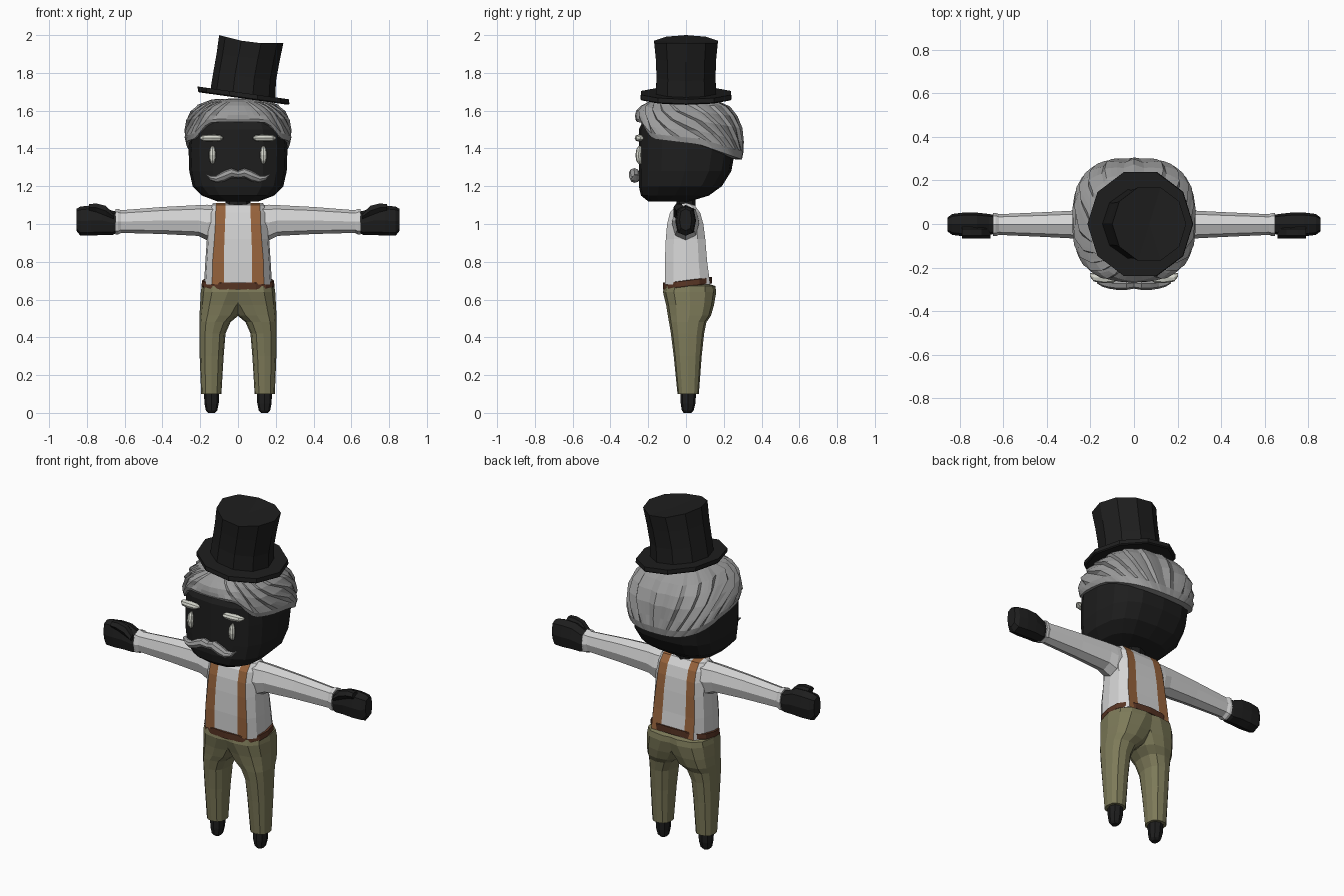
import bpy, bmesh, math
from mathutils import Vector

if "Cube" in bpy.data.objects:
    bpy.data.objects.remove(bpy.data.objects["Cube"])


def material(name, r, g, b):
    m = bpy.data.materials.new(name)
    m.diffuse_color = (r, g, b, 1)
    m.use_nodes = True
    m.node_tree.nodes["Principled BSDF"].inputs["Base Color"].default_value = m.diffuse_color
    return m


BLACK = material("soft black", 0.013, 0.013, 0.013)
GREY = material("hair grey", 0.33, 0.33, 0.33)
PALE = material("pale ivory", 0.68, 0.69, 0.62)
SHIRT = material("shirt white", 0.66, 0.66, 0.66)
TAN = material("strap brown", 0.31, 0.125, 0.045)
BELT = material("belt brown", 0.095, 0.034, 0.017)
OLIVE = material("trouser olive", 0.205, 0.195, 0.1)


def lobe(n, e):
    """Unit superellipse points."""
    pts = []
    for i in range(n):
        a = 2 * math.pi * i / n
        c, s = math.cos(a), math.sin(a)
        pts.append((math.copysign(abs(c) ** (2 / e), c), math.copysign(abs(s) ** (2 / e), s)))
    return pts


def zring(z, x0, x1, y0, y1, n=12, e=2.5):
    return [Vector(((x0 + x1) / 2 + u * (x1 - x0) / 2, (y0 + y1) / 2 + v * (y1 - y0) / 2, z))
            for u, v in lobe(n, e)]


def xring(x, y0, y1, z0, z1, n=8, e=2.3):
    return [Vector((x, (y0 + y1) / 2 + u * (y1 - y0) / 2, (z0 + z1) / 2 + v * (z1 - z0) / 2))
            for u, v in lobe(n, e)]


def loft(name, rings, mats, mirror=False, centre=None, rule=None):
    """Skin a list of equal rings; cap both ends (last one as a fan if a centre is given)."""
    bm = bmesh.new()
    vs = [[bm.verts.new(p) for p in r] for r in rings]
    n = len(rings[0])
    for a, b in zip(vs, vs[1:]):
        for j in range(n):
            k = (j + 1) % n
            f = bm.faces.new((a[j], a[k], b[k], b[j]))
            if rule:
                f.material_index = rule(j)
    bm.faces.new(vs[0])
    if centre:
        c = bm.verts.new(centre)
        for j in range(n):
            bm.faces.new((vs[-1][j], vs[-1][(j + 1) % n], c))
    else:
        bm.faces.new(vs[-1])
    bmesh.ops.remove_doubles(bm, verts=bm.verts, dist=0.0005)
    bmesh.ops.recalc_face_normals(bm, faces=bm.faces)
    me = bpy.data.meshes.new(name)
    bm.to_mesh(me)
    bm.free()
    for m in mats:
        me.materials.append(m)
    ob = bpy.data.objects.new(name, me)
    bpy.context.collection.objects.link(ob)
    if mirror:
        ob.modifiers.new("Mirror", 'MIRROR')
    return ob


def interp(x, pts):
    for (a, fa), (b, fb) in zip(pts, pts[1:]):
        if x <= b:
            return fa + (fb - fa) * max(0, (x - a) / (b - a))
    return pts[-1][1]


# Head and neck
loft("head", [zring(z, -w, w, y0, y1, 16, 2.9) for z, w, y0, y1 in (
    (1.12, .11, -.20, .02), (1.15, .19, -.238, .12), (1.2, .24, -.25, .19), (1.28, .258, -.25, .24),
    (1.4, .262, -.25, .262), (1.5, .255, -.25, .26), (1.58, .215, -.21, .21), (1.63, .12, -.12, .12))], [BLACK])
loft("neck", [zring(z, -.065, .065, -.05, .05, 8, 2) for z in (1.06, 1.16)], [BLACK])

# Face: eyes, eyebrows, moustache
loft("eyes", [zring(z, .135 - w, .135 + w, -.248 - d, -.235, 8, 2) for z, w, d in (
    (1.318, .006, .004), (1.335, .016, .015), (1.365, .019, .02), (1.395, .016, .015), (1.412, .006, .004))],
    [PALE], mirror=True)
loft("eyebrows", [xring(x, -.272 + d, -.225, 1.455 - h, 1.455 + h) for x, h, d in (
    (.08, .006, .012), (.095, .016, .002), (.14, .019, 0), (.185, .016, .008), (.202, .006, .03))],
    [PALE], mirror=True)
loft("moustache", [xring(x, -.303 + d, -.245, z - h, z + h, 8, 2) for x, z, h, d in (
    (0, 1.262, .02, .006), (.035, 1.27, .026, 0), (.075, 1.253, .028, 0), (.115, 1.238, .02, .006),
    (.145, 1.243, .013, .015), (.17, 1.262, .003, .03))], [GREY], mirror=True)

# Swept hair: ridged strands running backwards from the hairline
N = 72
levels = ((0, .88, 0), (0, 1.0, 0), (.13, 1.03, .2), (.3, 1.035, 1), (.52, 1.01, 1), (.72, .92, 1),
          (.88, .78, 1), (1, .5, 1))
hair = []
for h, s, ridge in levels:
    ring = []
    for i in range(N):
        phi = 2 * math.pi * i / N
        phi += 1.3 * (.5 - h) * math.sin(phi)
        c, q = -math.cos(phi), math.sin(phi)
        x = .275 * math.copysign(abs(q) ** .75, q)
        y = .018 + .278 * math.copysign(abs(c) ** .75, c)
        low = interp(y, ((-.26, 1.46), (.075, 1.42), (.3, 1.34)))
        if y < -.12:
            low += .08 * min(1, max(0, (.23 - abs(x)) / .07))
        saw = min(i, N - i) % 4
        r = s * (1 - .018 * saw * ridge)
        ring.append(Vector((x * r, .01 + (y - .01) * r, low + (1.66 - low) * h)))
    hair.append(ring)
loft("hair", hair, [GREY], centre=(0, 0, 1.665))

# Top hat, tilted to one side with a bent top


def hat_ring(z, cx, r, ry, slope=.14):
    ring = zring(z, cx - r, cx + r, -ry, ry, 10, 2)
    for p in ring:
        p.z -= slope * (p.x - cx)
    return ring


loft("hat_brim", [hat_ring(1.664, .03, .235, .245), hat_ring(1.67, .03, .242, .252),
                  hat_ring(1.694, .028, .242, .25)], [BLACK])
top = zring(0, -.1, .24, -.177, .177, 10, 2)
for p in top:
    p.z = 1.957 + max(0, .253 * (.07 - p.x))
loft("hat_crown", [hat_ring(1.68, .025, .172, .168), hat_ring(1.78, .035, .166, .164),
                   hat_ring(1.88, .053, .166, .168), top], [BLACK], centre=(.07, 0, 1.957))

# Shirt torso with straps as cut faces


def torso_ring(z, w, f, b, si, so):
    return [Vector((x, y, z)) for x, y in (
        (-w, 0), (-.95 * w, .6 * f), (-so, f), (-si, f), (si, f), (so, f), (.95 * w, .6 * f),
        (w, 0), (.95 * w, .6 * b), (so, b), (si, b), (-si, b), (-so, b), (-.95 * w, .6 * b))]


loft("shirt_and_straps", [torso_ring(*r) for r in (
    (.68, .18, -.11, .128, .075, .137), (.8, .173, -.112, .112, .075, .135), (.92, .165, -.107, .102, .072, .125),
    (1.0, .168, -.1, .092, .068, .12), (1.06, .16, -.085, .075, .067, .118), (1.1, .14, -.05, .045, .067, .117),
    (1.112, .13, 0, 0, .067, .117))], [SHIRT, TAN], rule=lambda j: int(j in (2, 4, 9, 11)))

# Sleeves with flared cuffs
loft("sleeves", [xring(x, -r, r - .005, z0, z1) for x, r, z0, z1 in (
    (.08, .075, .93, 1.1), (.165, .075, .915, 1.102), (.21, .07, .937, 1.1), (.4, .06, .947, 1.09),
    (.62, .05, .953, 1.073), (.635, .056, .944, 1.08), (.648, .056, .944, 1.08))], [SHIRT], mirror=True)

# Mitten hands with thumbs
loft("hands", [xring(x, -d, d - .004, z0, z1, 8, 2.8) for x, d, z0, z1 in (
    (.635, .044, .955, 1.065), (.665, .05, .942, 1.07), (.72, .056, .942, 1.095), (.78, .057, .938, 1.098),
    (.835, .05, .938, 1.092), (.856, .034, .965, 1.08))], [BLACK], mirror=True)
loft("thumbs", [xring(x, -.066, -.01, z0, z1, 6, 2) for x, z0, z1 in (
    (.66, 1.025, 1.055), (.7, 1.04, 1.1), (.75, 1.06, 1.112), (.79, 1.07, 1.108))], [BLACK], mirror=True)

# Belt, rising a little towards the back
belt = [zring(z, -w, w, -.122, .138, 16, 2.7) for z, w in ((.668, .19), (.674, .193), (.7, .19), (.704, .17))]
for ring in belt:
    for p in ring:
        p.z += .12 * p.y
loft("belt", belt, [BELT])

# Trousers: two mirrored legs that overlap at the hips
loft("trousers", [zring(z, xi, xo, f, b, 12, e) for z, xi, xo, f, b, e in (
    (.1, .088, .195, -.045, .068, 2.4), (.3, .076, .203, -.065, .083, 2.4), (.42, .066, .205, -.08, .096, 2.4),
    (.48, .04, .205, -.09, .108, 2.5), (.515, -.002, .204, -.096, .132, 2.6), (.57, -.04, .201, -.105, .148, 2.6),
    (.64, -.09, .197, -.122, .16, 2.6), (.672, -.1, .192, -.115, .155, 2.6), (.68, -.09, .175, -.1, .13, 2.6))],
    [OLIVE], mirror=True)

# Feet
loft("feet", [zring(z, .14 - w, .14 + w, f, b, 8, 2.3) for z, w, f, b in (
    (0, .018, -.012, .028), (.012, .03, -.022, .04), (.05, .038, -.028, .05), (.12, .04, -.03, .054))],
    [BLACK], mirror=True)
